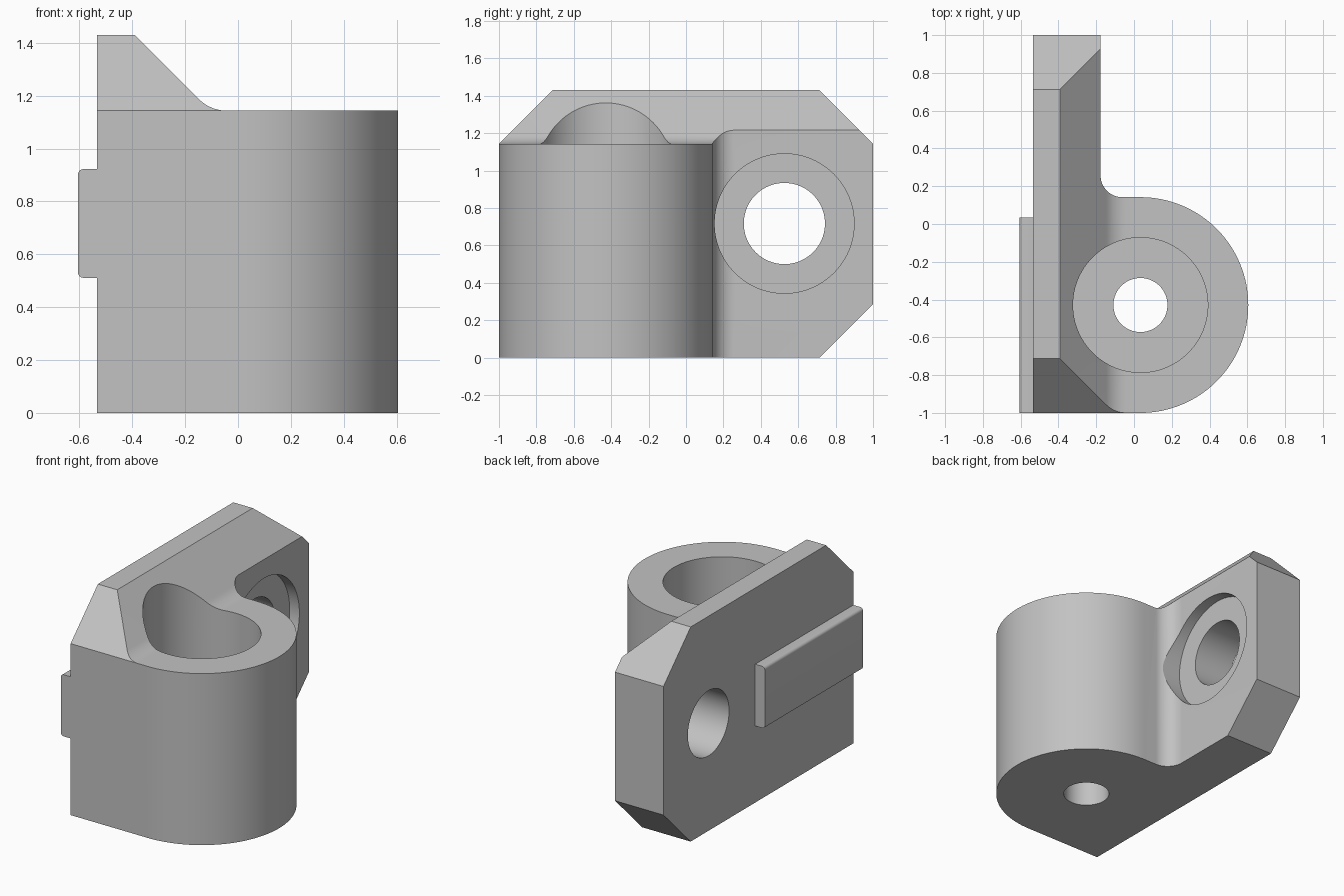
import bpy, bmesh, math

cube = bpy.data.objects.get("Cube")
if cube:
    bpy.data.objects.remove(cube, do_unlink=True)

grey = bpy.data.materials.new("plain grey")
grey.use_nodes = True
COLOUR = (0.54, 0.54, 0.54, 1)
grey.diffuse_color = COLOUR
grey.node_tree.nodes["Principled BSDF"].inputs["Base Color"].default_value = COLOUR


def arc(cu, cv, r, start, end, steps):
    """Points along an arc, angles in degrees."""
    angles = [math.radians(start + (end - start) * i / steps) for i in range(steps + 1)]
    return [(cu + r * math.cos(a), cv + r * math.sin(a)) for a in angles]


def prism(name, profile, axis, low, high):
    """Extrude a 2D profile along one axis between two positions."""
    place = {"x": lambda u, v, w: (w, u, v),
             "y": lambda u, v, w: (u, w, v),
             "z": lambda u, v, w: (u, v, w)}[axis]
    bm = bmesh.new()
    rings = [[bm.verts.new(place(u, v, w)) for u, v in profile] for w in (low, high)]
    for ring in rings:
        bm.faces.new(ring)
    for i in range(len(profile)):
        j = (i + 1) % len(profile)
        bm.faces.new((rings[0][i], rings[0][j], rings[1][j], rings[1][i]))
    bmesh.ops.recalc_face_normals(bm, faces=bm.faces)
    mesh = bpy.data.meshes.new(name)
    bm.to_mesh(mesh)
    bm.free()
    mesh.materials.append(grey)
    obj = bpy.data.objects.new(name, mesh)
    bpy.context.collection.objects.link(obj)
    return obj


def rod(name, cu, cv, r, axis, low, high):
    return prism(name, arc(cu, cv, r, 0, 360, 96)[:-1], axis, low, high)


def combine(target, tool, operation):
    """Apply a boolean and discard the tool."""
    mod = target.modifiers.new("combine", "BOOLEAN")
    mod.operation, mod.object, mod.solver = operation, tool, "EXACT"
    bpy.ops.object.select_all(action="DESELECT")
    bpy.context.view_layer.objects.active = target
    target.select_set(True)
    bpy.ops.object.modifier_apply(modifier=mod.name)
    bpy.data.objects.remove(tool, do_unlink=True)


BACK, FACE = -0.534, -0.177      # flat sides of the mounting plate
CX, CY, R = 0.034, -0.429, 0.571  # barrel
TOP, RIDGE = 1.143, 1.43
SLOPE_X = -0.391                 # start of the sloped shoulder
SIDE = CY + R

# Plan outline: barrel blended into the plate
f = 0.115
plan = [(-0.7, CY - R)] + arc(CX, CY, R, -90, 90, 64)
plan += arc(FACE + f, SIDE + f, f, 270, 180, 16) + [(FACE, 1), (-0.7, 1)]
body = prism("bracket_body", plan, "z", -0.1, 1.6)

# Front profile: tall plate, sloped shoulder and filleted foot
g = 0.15
foot = SLOPE_X + RIDGE - TOP + g * math.tan(math.radians(22.5))
front = [(BACK, 0), (0.8, 0), (0.8, TOP)]
front += arc(foot, TOP + g, g, 270, 225, 12) + [(SLOPE_X, RIDGE), (BACK, RIDGE)]
combine(body, prism("front_profile", front, "y", -1.2, 1.2), "INTERSECT")

# Side profile: chamfered plate corners
side = [(-1.1, -0.1), (0.614, -0.1), (1.1, 0.386), (1.1, 1.043),
        (0.613, 1.53), (-0.613, 1.53), (-1.1, 1.043)]
combine(body, prism("side_profile", side, "x", -0.9, 0.9), "INTERSECT")

# Locating key on the back of the plate
k, z0, z1, x0 = 0.02, 0.511, 0.922, -0.605
key = [(BACK + 0.05, z0)] + arc(x0 + k, z0 + k, k, 270, 180, 6)
key += arc(x0 + k, z1 - k, k, 180, 90, 6) + [(BACK + 0.05, z1)]
combine(body, prism("key", key, "y", CY - R, 0.034), "UNION")

# Barrel bore with a smaller hole through its floor
combine(body, rod("bore", CX, CY, 0.357, "z", 0.286, 1.7), "DIFFERENCE")
combine(body, rod("floor_hole", CX, CY, 0.143, "z", -0.2, 0.5), "DIFFERENCE")

# Plate hole with a shallow round recess
combine(body, rod("recess", 0.526, 0.717, 0.373, "x", FACE - 0.071, 0.7), "DIFFERENCE")
combine(body, rod("plate_hole", 0.526, 0.717, 0.217, "x", -0.8, 0.3), "DIFFERENCE")

bpy.ops.object.shade_smooth_by_angle(angle=math.radians(25))
